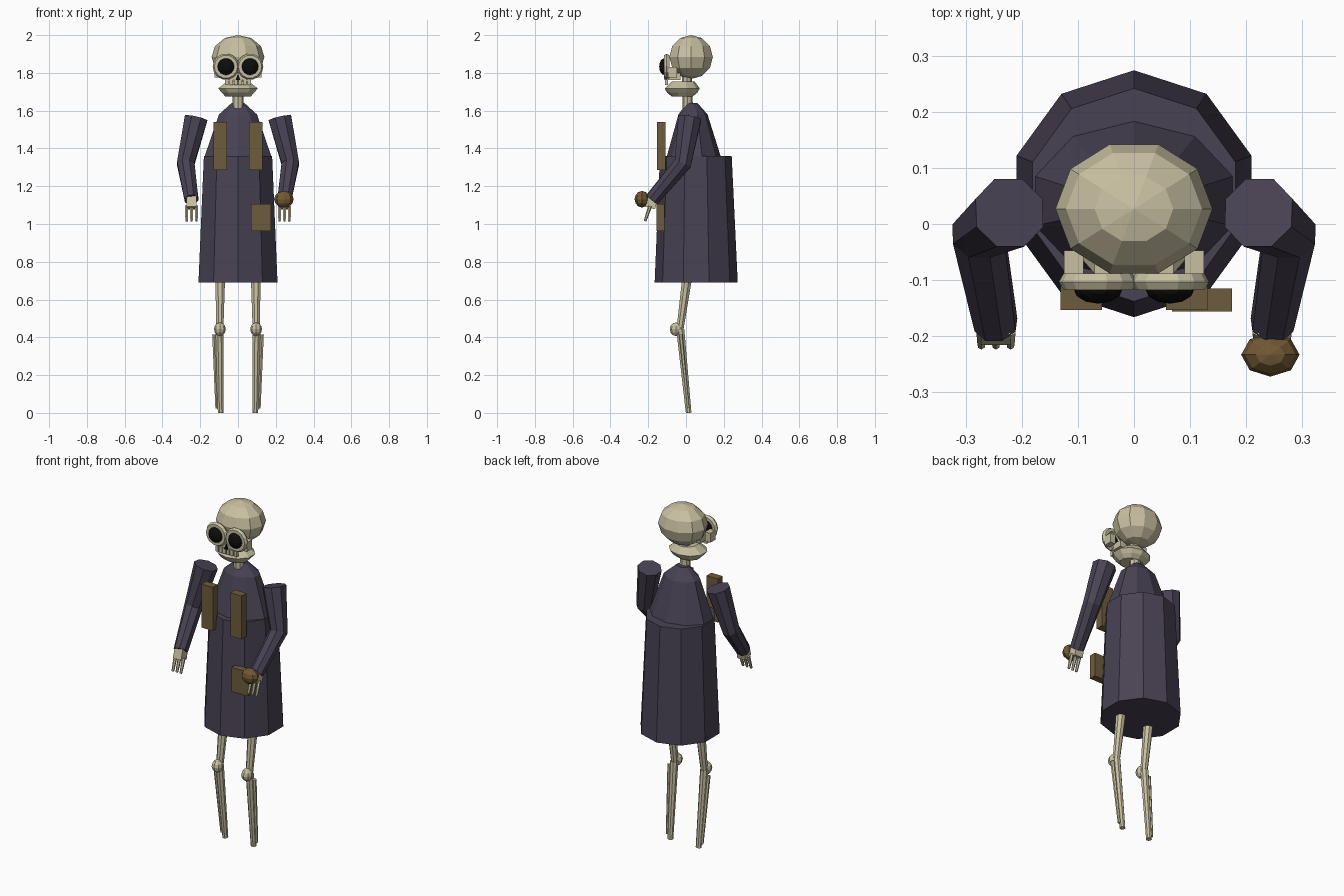
import bpy, bmesh, math
from mathutils import Vector, Matrix

if "Cube" in bpy.data.objects:
    bpy.data.objects.remove(bpy.data.objects["Cube"])


def material(name, rgb):
    m = bpy.data.materials.new(name)
    m.diffuse_color = (*rgb, 1)
    m.use_nodes = True
    m.node_tree.nodes["Principled BSDF"].inputs["Base Color"].default_value = m.diffuse_color
    return m


BONE = material("bone", (0.58, 0.53, 0.36))
CLOTH = material("dark_cloth", (0.066, 0.055, 0.088))
LEATHER = material("leather", (0.155, 0.108, 0.045))
WOOD = material("wood", (0.17, 0.10, 0.035))
BLACK = material("black", (0.004, 0.004, 0.004))


def finish(bm, name, mat):
    bmesh.ops.recalc_face_normals(bm, faces=bm.faces)
    me = bpy.data.meshes.new(name)
    bm.to_mesh(me)
    bm.free()
    me.materials.append(mat)
    ob = bpy.data.objects.new(name, me)
    bpy.context.collection.objects.link(ob)
    return ob


def skin(name, rings, mat):
    """Join equal-sized rings of points into a capped skin."""
    bm = bmesh.new()
    loops = [[bm.verts.new(p) for p in ring] for ring in rings]
    n = len(loops[0])
    for a, b in zip(loops, loops[1:]):
        for i in range(n):
            j = (i + 1) % n
            bm.faces.new((a[i], a[j], b[j], b[i]))
    bm.faces.new(loops[0])
    bm.faces.new(loops[-1])
    return finish(bm, name, mat)


def stack(name, levels, n, mat):
    """Level rings given as (centre y, z, radius x, radius y)."""
    ang = [math.pi / 2 + math.tau * i / n for i in range(n)]
    return skin(name, [[(rx * math.cos(a), y + ry * math.sin(a), z) for a in ang]
                       for y, z, rx, ry in levels], mat)


def tube(name, path, radii, n, mat):
    """Limb along a path, with rings square to the bend."""
    pts = [Vector(p) for p in path]
    rings = []
    for k, p in enumerate(pts):
        d = (pts[min(k + 1, len(pts) - 1)] - pts[max(k - 1, 0)]).normalized()
        u = Vector((0, 1, 0)).cross(d).normalized()
        v = d.cross(u)
        ang = [math.tau * (i + 0.5) / n for i in range(n)]
        rings.append([p + radii[k] * (u * math.cos(a) + v * math.sin(a)) for a in ang])
    return skin(name, rings, mat)


def ball(name, c, r, seg, ring, mat):
    bm = bmesh.new()
    bmesh.ops.create_uvsphere(bm, u_segments=seg, v_segments=ring, radius=1)
    bmesh.ops.transform(bm, verts=bm.verts, matrix=Matrix.Translation(c)
                        @ Matrix.Diagonal((*r, 1)) @ Matrix.Rotation(math.pi / 2, 4, 'Z'))
    return finish(bm, name, mat)


def box(name, lo, hi, mat):
    lo, hi = Vector(lo), Vector(hi)
    bm = bmesh.new()
    bmesh.ops.create_cube(bm, size=1)
    bmesh.ops.transform(bm, verts=bm.verts, matrix=Matrix.Translation((lo + hi) / 2)
                        @ Matrix.Diagonal((*(hi - lo), 1)))
    return finish(bm, name, mat)


def eye_ring(name, c, major, minor, mat):
    """Ring facing the front, square in section with bevelled corners."""
    n, m = 14, 6
    bm = bmesh.new()
    vs = []
    for i in range(n):
        a = math.tau * i / n
        row = []
        for j in range(m):
            b = math.tau * j / m
            r = major + minor * math.cos(b)
            row.append(bm.verts.new((c[0] + r * math.cos(a), c[1] + minor * math.sin(b),
                                     c[2] + r * math.sin(a))))
        vs.append(row)
    for i in range(n):
        for j in range(m):
            k, l = (i + 1) % n, (j + 1) % m
            bm.faces.new((vs[i][j], vs[k][j], vs[k][l], vs[i][l]))
    return finish(bm, name, mat)


# Robe: skirt and shoulders
stack("robe_skirt", [(0.054, 0.69, 0.22, 0.22), (0.052, 1.36, 0.19, 0.19)], 10, CLOTH)
stack("robe_shoulders", [(0.041, 1.34, 0.187, 0.144), (0.041, 1.36, 0.185, 0.142),
                         (0.037, 1.58, 0.106, 0.077), (0.033, 1.64, 0.036, 0.028)], 10, CLOTH)

# Skull, neck and jaw
stack("neck", [(0.01, 1.60, 0.03, 0.027), (0.005, 1.78, 0.03, 0.027)], 8, BONE)
ball("skull", (0, 0.027, 1.884), (0.14, 0.121, 0.116), 10, 6, BONE)
stack("jaw", [(-0.02, 1.675, 0.07, 0.055), (-0.02, 1.695, 0.09, 0.08),
              (-0.02, 1.718, 0.11, 0.093), (-0.015, 1.755, 0.06, 0.06)], 10, BONE)
box("upper_jaw", (-0.07, -0.105, 1.762), (0.07, -0.03, 1.80), BONE)
for i in range(6):
    x = (i - 2.5) * 0.024
    box("tooth", (x - 0.009, -0.112, 1.735), (x + 0.009, -0.095, 1.768), BONE)
skin("nose_hole", [[(-0.013, y, 1.762), (0.013, y, 1.762), (0, y, 1.795)]
                   for y in (-0.113, -0.104)], BLACK)

# Chest straps, pouch and held ball
for s in (-1, 1):
    xs = sorted((0.057 * s, 0.131 * s))
    box("chest_strap", (xs[0], -0.153, 1.285), (xs[1], -0.108, 1.54), LEATHER)
box("belt_pouch", (0.068, -0.156, 0.963), (0.175, -0.115, 1.105), LEATHER)
ball("held_ball", (0.243, -0.233, 1.131), (0.052, 0.039, 0.044), 8, 6, WOOD)

for s in (-1, 1):
    # Eyes and cheekbones
    eye_ring("eye_ring", (0.064 * s, -0.103, 1.833), 0.053, 0.017, BONE)
    ball("eye", (0.064 * s, -0.115, 1.833), (0.044, 0.027, 0.044), 12, 8, BLACK)
    xs = sorted((0.09 * s, 0.125 * s))
    box("cheekbone", (xs[0], -0.095, 1.775), (xs[1], -0.047, 1.83), BONE)

    # Sleeves
    tube("sleeve", [(0.222 * s, 0.02, 1.56), (0.277 * s, -0.018, 1.32),
                    (0.246 * s, -0.18, 1.13)], [0.066, 0.05, 0.04], 8, CLOTH)

    # Hands
    tube("palm", [(0.246 * s, -0.172, 1.15), (0.246 * s, -0.19, 1.085)],
         [0.036, 0.038], 4, BONE).scale = (1, 1, 1)
    for dx in (-0.026, 0, 0.026):
        x = 0.246 * s + dx
        tube("finger", [(x, -0.19, 1.095), (x, -0.205, 1.05), (x, -0.217, 1.015)],
             [0.01, 0.009, 0.007], 6, BONE)

    # Legs
    tube("thigh", [(0.094 * s, 0.015, 0.78), (0.096 * s, -0.032, 0.44)],
         [0.03, 0.02], 8, BONE)
    ball("knee", (0.096 * s, -0.053, 0.443), (0.031, 0.033, 0.036), 8, 6, BONE)
    tube("shin", [(0.098 * s, -0.03, 0.44), (0.092 * s, 0.014, 0.0)],
         [0.023, 0.016], 8, BONE)
    tube("outer_shin", [(0.127 * s, -0.028, 0.415), (0.113 * s, 0.012, 0.025)],
         [0.011, 0.008], 6, BONE)
